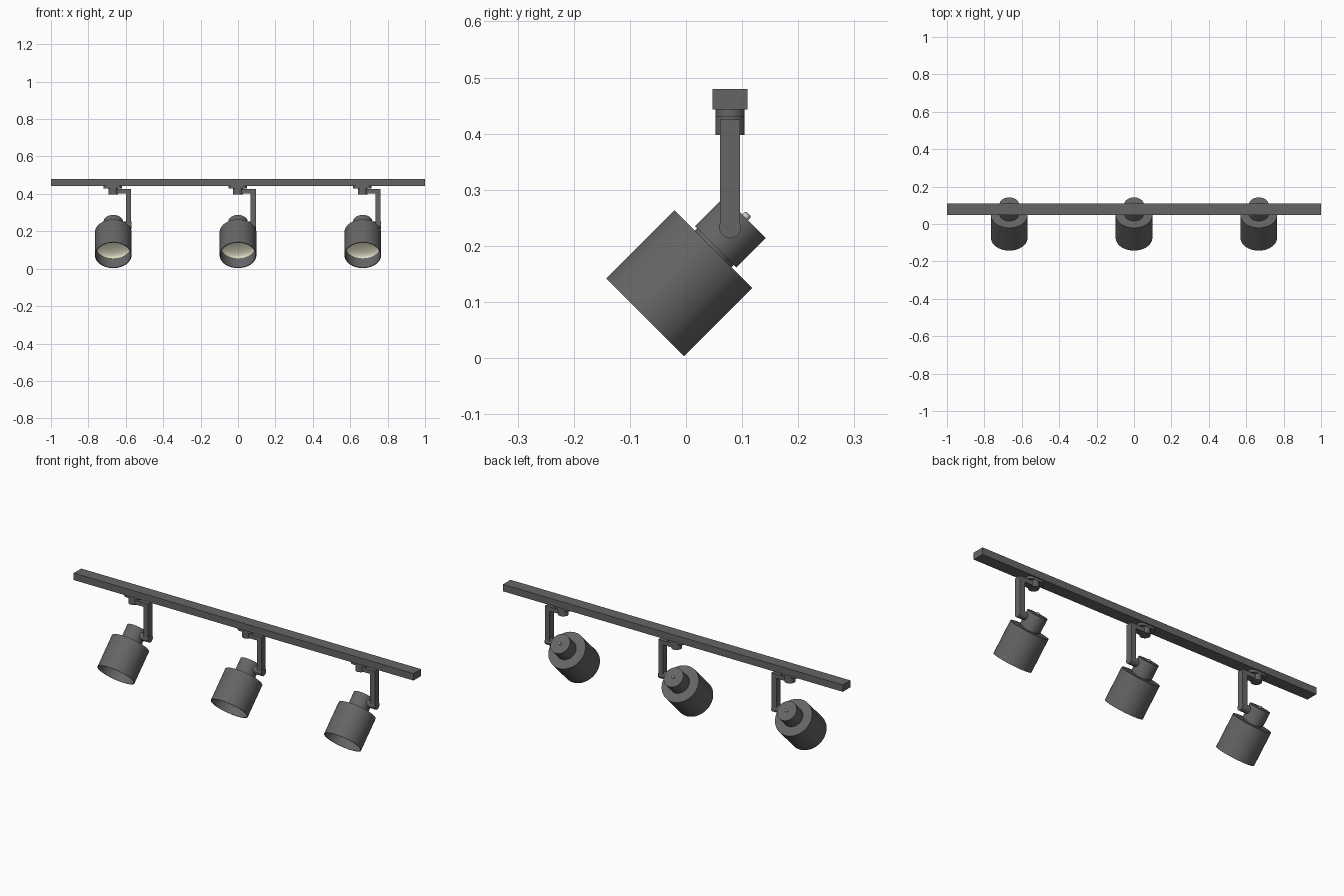
import bpy, bmesh, math
from mathutils import Matrix, Vector

if "Cube" in bpy.data.objects:
    bpy.data.objects.remove(bpy.data.objects["Cube"])


def material(name, color):
    m = bpy.data.materials.new(name)
    m.diffuse_color = (*color, 1)
    m.use_nodes = True
    m.node_tree.nodes["Principled BSDF"].inputs["Base Color"].default_value = m.diffuse_color
    return m


METAL = material("dark_metal", (0.13, 0.13, 0.13))
GLOW = material("warm_reflector", (0.75, 0.73, 0.55))
STEEL = material("steel", (0.6, 0.6, 0.6))


def finish(bm, name, mat, matrix=Matrix(), smooth=True):
    bmesh.ops.remove_doubles(bm, verts=bm.verts, dist=1e-5)
    bmesh.ops.recalc_face_normals(bm, faces=bm.faces)
    me = bpy.data.meshes.new(name)
    bm.to_mesh(me)
    bm.free()
    me.transform(matrix)
    me.materials.append(mat)
    ob = bpy.data.objects.new(name, me)
    bpy.context.collection.objects.link(ob)
    if smooth:
        bpy.ops.object.select_all(action='DESELECT')
        ob.select_set(True)
        bpy.context.view_layer.objects.active = ob
        bpy.ops.object.shade_smooth_by_angle(angle=math.radians(35))
    return ob


def lathe(name, profile, matrix, mat=METAL, steps=48):
    """Spin (radius, height) points around local z."""
    bm = bmesh.new()
    vs = [bm.verts.new((r, 0, h)) for r, h in profile]
    es = [bm.edges.new(p) for p in zip(vs, vs[1:])]
    bmesh.ops.spin(bm, geom=vs + es, cent=(0, 0, 0), axis=(0, 0, 1),
                   angle=math.tau, steps=steps, use_duplicate=False)
    return finish(bm, name, mat, matrix)


def prism(name, outline, direction, matrix=Matrix(), smooth=True):
    """Extrude a flat outline along a direction."""
    bm = bmesh.new()
    f = bm.faces.new([bm.verts.new(p) for p in outline])
    ext = bmesh.ops.extrude_face_region(bm, geom=[f], use_keep_orig=True)
    bmesh.ops.translate(bm, vec=direction,
                        verts=[v for v in ext["geom"] if isinstance(v, bmesh.types.BMVert)])
    return finish(bm, name, METAL, matrix, smooth)


Y = 0.0785  # centre line of the track

# ceiling track
prism("track", [(-1, Y - .0315, .443), (1, Y - .0315, .443),
                (1, Y + .0315, .443), (-1, Y + .0315, .443)], (0, 0, .037), smooth=False)

for i, x in enumerate((-0.667, 0, 0.667), 1):
    base = Matrix.Translation((x, Y, 0))
    tilt = Matrix.Translation((x, -.073, .0725)) @ Matrix.Rotation(math.radians(-45), 4, 'X')

    # track adapter: rounded plate and round swivel
    plate = []
    for k in range(26):
        a = -math.pi / 2 + math.pi * (k % 13) / 12 + (math.pi if k > 12 else 0)
        cx = -.026 if k > 12 else .021
        plate.append((cx + .026 * math.cos(a), .026 * math.sin(a), .430))
    prism(f"adapter_plate_{i}", plate, (0, 0, .0135), base)
    lathe(f"swivel_{i}", [(0, .398), (.026, .398), (.026, .431), (0, .431)], base, steps=32)

    # bent arm
    prism(f"arm_{i}", [(0, -.0175, .402), (.068, -.0175, .402), (.068, -.0175, .233),
                       (.096, -.0175, .233), (.096, -.0175, .425), (0, -.0175, .425)],
          (0, .035, 0), base, smooth=False)

    # pivot pin through the arm end
    side = Matrix.Translation((x, Y, .233)) @ Matrix.Rotation(math.pi / 2, 4, 'Y')
    lathe(f"pivot_{i}", [(0, .035), (.0195, .035), (.0195, .097), (0, .097)], side, steps=32)

    # lamp head: open shade, narrow neck, rear housing
    lathe(f"shade_{i}", [(0, .172), (.098, .172), (.098, 0), (.094, 0),
                         (.094, .125), (0, .125)], tilt, steps=64)
    lathe(f"neck_{i}", [(.046, .170), (.046, .180)], tilt)
    lathe(f"rear_housing_{i}", [(0, .178), (.052, .178), (.052, .252), (0, .252)], tilt)

    # glowing concave reflector inside the shade
    bowl = [(.094 * math.sin(t), .070 + .03 * math.cos(t))
            for t in (math.pi / 2 * k / 8 for k in range(9))]
    lathe(f"reflector_{i}", bowl, tilt, GLOW)

    # small screw on the back
    lathe(f"screw_{i}", [(0, .250), (.007, .250), (.007, .259), (.005, .261), (0, .261)],
          tilt, STEEL, 20)
